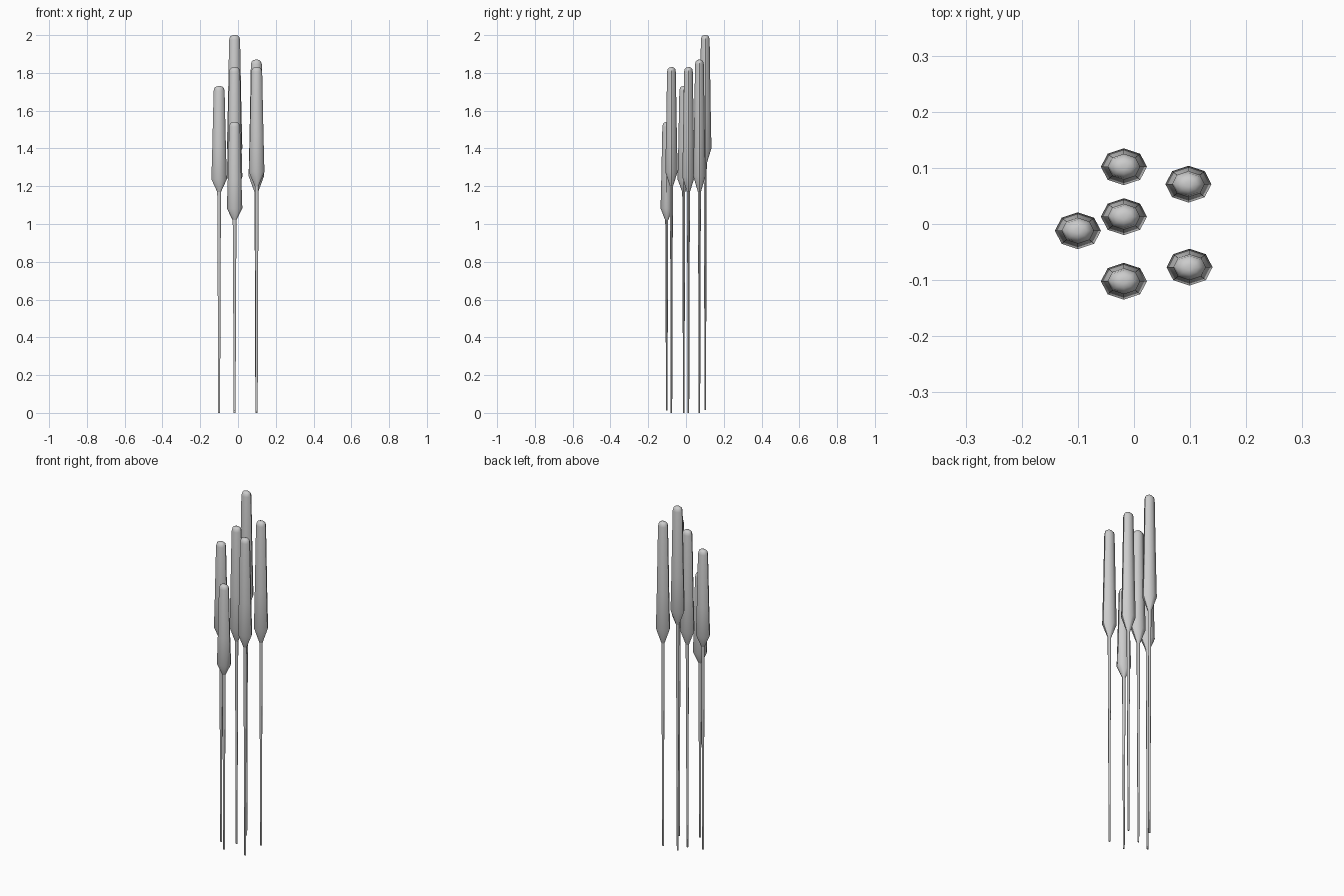
import bpy, bmesh, math

if "Cube" in bpy.data.objects:
    bpy.data.objects.remove(bpy.data.objects["Cube"])

SIDES = 8
SQUASH = 0.8  # cross-sections are narrower in y than in x


def lathe(name, rings, x, y):
    """Closed eight-sided shape from (radius, z) rings, flattened in y."""
    bm = bmesh.new()
    loops = []
    for r, z in rings:
        loops.append([bm.verts.new((r * math.cos(2 * math.pi * i / SIDES),
                                    r * SQUASH * math.sin(2 * math.pi * i / SIDES), z))
                      for i in range(SIDES)])
    for a, b in zip(loops, loops[1:]):
        for i in range(SIDES):
            j = (i + 1) % SIDES
            bm.faces.new((a[i], a[j], b[j], b[i]))
    bm.faces.new(loops[0][::-1])
    bm.faces.new(loops[-1])
    mesh = bpy.data.meshes.new(name)
    bm.to_mesh(mesh)
    bm.free()
    ob = bpy.data.objects.new(name, mesh)
    ob.location = (x, y, 0)
    bpy.context.collection.objects.link(ob)
    bpy.context.view_layer.objects.active = ob
    ob.select_set(True)
    bpy.ops.object.shade_smooth_by_angle(angle=math.radians(50))
    ob.select_set(False)
    return ob


# x, y, stem foot, start of head, top of head
reeds = [
    (-0.018, 0.102, 0.015, 1.32, 2.00),
    (0.097, 0.071, 0.0, 1.17, 1.87),
    (0.099, -0.077, 0.0, 1.20, 1.83),
    (-0.018, 0.013, 0.0, 1.17, 1.83),
    (-0.100, -0.012, 0.0, 1.17, 1.73),
    (-0.018, -0.102, 0.012, 1.02, 1.54),
]

for n, (x, y, foot, start, top) in enumerate(reeds, 1):
    length = top - start
    # thin stem, slightly wider towards the head
    lathe(f"reed_stem_{n}", [(0.005, foot), (0.0075, start * 0.6), (0.010, start + 0.01)], x, y)
    # seed head: flared base, tapering body, rounded tip
    lathe(f"reed_head_{n}", [
        (0.010, start),
        (0.041, start + 0.12 * length),
        (0.036, start + 0.42 * length),
        (0.029, top - 0.025),
        (0.025, top - 0.010),
        (0.016, top - 0.002),
        (0.006, top),
    ], x, y)
